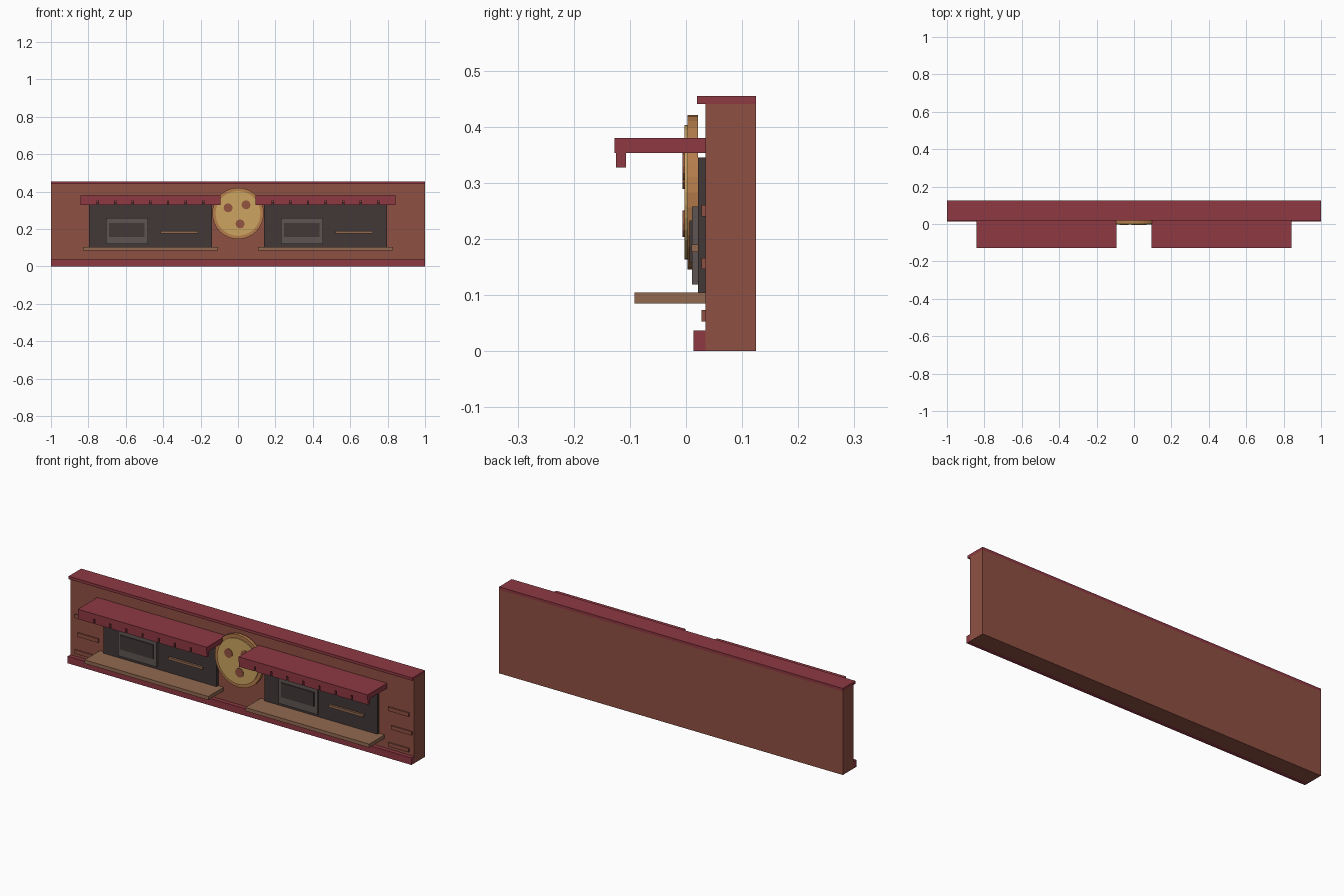
import bpy
import math

cube = bpy.data.objects.get("Cube")
if cube:
    bpy.data.objects.remove(cube, do_unlink=True)


def material(name, rgb):
    """Flat material from 0-255 display values, stored as linear."""
    lin = [((c / 255 + 0.055) / 1.055) ** 2.4 for c in rgb] + [1.0]
    m = bpy.data.materials.new(name)
    m.use_nodes = True
    m.diffuse_color = lin
    bsdf = m.node_tree.nodes["Principled BSDF"]
    bsdf.inputs["Base Color"].default_value = lin
    return m


BRICK = material("brick brown", (143, 80, 66))
RED = material("trim red", (142, 56, 66))
DARK = material("window charcoal", (66, 55, 55))
GREY = material("frame grey", (94, 85, 83))
WOOD = material("counter wood", (145, 105, 80))
CRUST = material("crust orange", (182, 125, 76))
CREAM = material("disc gold", (204, 164, 96))
SPOT = material("spot brown", (148, 84, 62))


def box(name, mat, x, y, z):
    """Box from (min, max) ranges on each axis."""
    ranges = (x, y, z)
    bpy.ops.mesh.primitive_cube_add(size=1, location=[(a + b) / 2 for a, b in ranges])
    o = bpy.context.object
    o.name = name
    o.scale = [b - a for a, b in ranges]
    o.data.materials.append(mat)
    return o


def disc(name, mat, x, z, radius, y, sides):
    """Upright cylinder facing the front."""
    bpy.ops.mesh.primitive_cylinder_add(
        vertices=sides, radius=radius, depth=y[1] - y[0],
        location=(x, sum(y) / 2, z), rotation=(math.pi / 2, 0, 0))
    o = bpy.context.object
    o.name = name
    o.data.materials.append(mat)
    return o


FACE = 0.035  # front plane of the wall

# Wall with cap and base trim
box("wall", BRICK, (-1, 1), (FACE, 0.125), (0, 0.44))
box("wall_cap", RED, (-1, 1), (0.02, 0.125), (0.44, 0.455))
box("base_trim", RED, (-1, 1), (0.013, FACE), (0, 0.037))

# Two serving windows, each with awning, counter, framed board and rail
for side, cx in (("right", -0.468), ("left", 0.468)):
    def part(name, mat, x, y, z):
        return box(f"{side}_{name}", mat, (cx + x[0], cx + x[1]), y, z)

    part("window", DARK, (-0.329, 0.329), (0.021, FACE), (0.103, 0.345))
    part("counter", WOOD, (-0.36, 0.36), (-0.092, FACE), (0.085, 0.104))
    part("awning", RED, (-0.375, 0.375), (-0.127, FACE), (0.353, 0.38))

    # Hanging valance strips with narrow gaps
    pitch = 0.75 / 8
    for i in range(8):
        x0 = -0.375 + i * pitch
        gap_left = 0.004 if i > 0 else 0
        gap_right = 0.004 if i < 7 else 0
        part(f"valance_{i + 1}", RED, (x0 + gap_left, x0 + pitch - gap_right),
             (-0.125, -0.107), (0.327, 0.353))

    part("board_frame", GREY, (-0.239, -0.013), (0.011, 0.021), (0.119, 0.258))
    part("board_panel", DARK, (-0.223, -0.032), (0.006, 0.011), (0.158, 0.233))
    part("rail", WOOD, (0.053, 0.253), (0.010, 0.021), (0.177, 0.19))

# Round sign in the middle
disc("sign_rim", CRUST, 0, 0.283, 0.1375, (0.003, 0.021), 32)
disc("sign_face", CREAM, 0, 0.283, 0.12, (-0.003, 0.003), 32)
for i, (x, z) in enumerate(((-0.053, 0.313), (0.043, 0.329), (0.011, 0.227))):
    disc(f"sign_spot_{i + 1}", SPOT, x, z, 0.024, (-0.006, -0.003), 12)

# Raised bricks near both ends, the middle row shifted
for side, cx in (("right", -0.912), ("left", 0.912)):
    for i, z in enumerate((0.063, 0.156, 0.25)):
        x = cx + (0.018 if i == 1 else 0)
        box(f"{side}_brick_{i + 1}", BRICK, (x - 0.06, x + 0.06),
            (0.028, FACE), (z - 0.01, z + 0.01))
